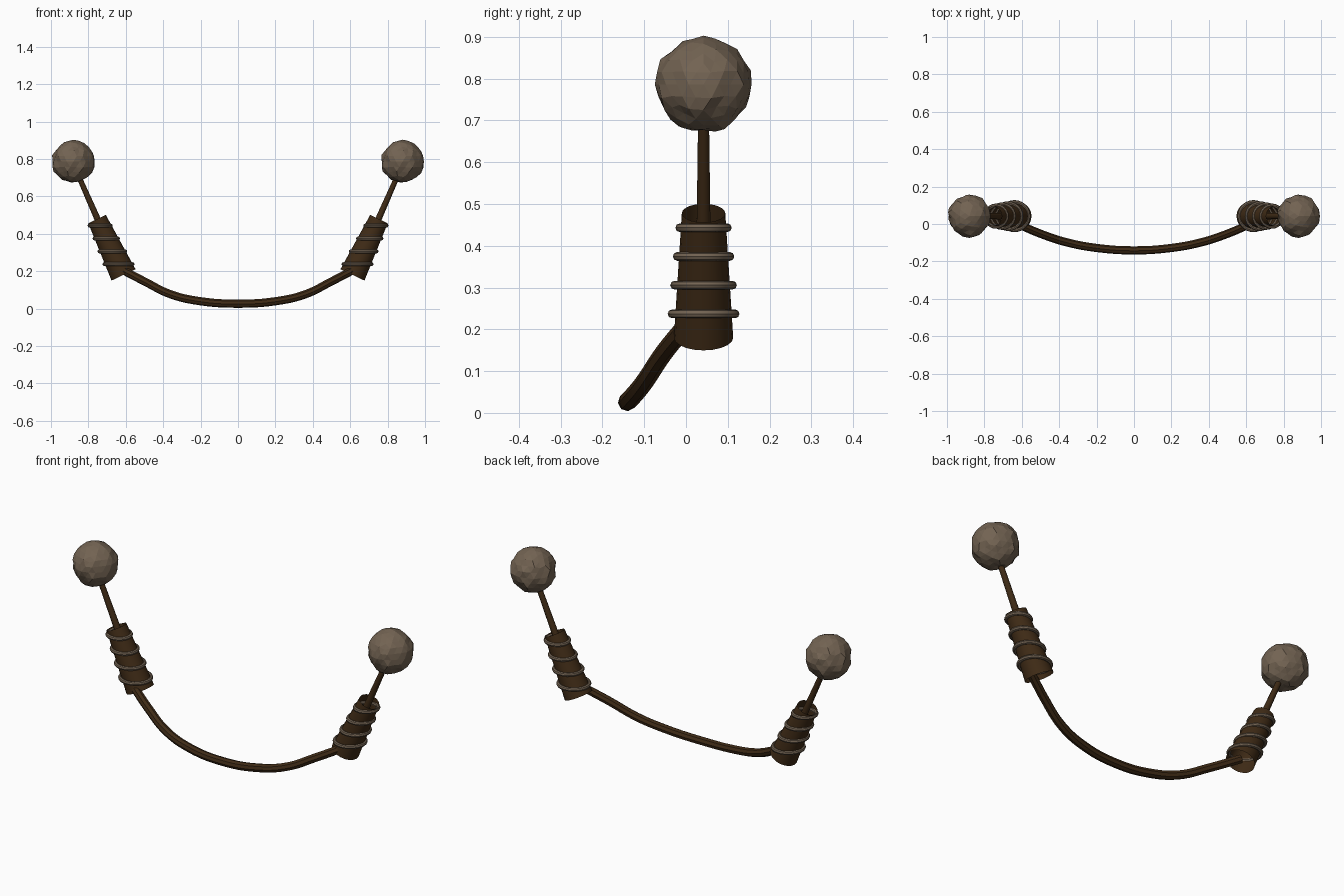
import bpy, bmesh, math
from mathutils import Vector, noise

cube = bpy.data.objects.get("Cube")
if cube:
    bpy.data.objects.remove(cube)


def material(name, rgb):
    m = bpy.data.materials.new(name)
    m.use_nodes = True
    m.diffuse_color = (*rgb, 1)
    m.node_tree.nodes["Principled BSDF"].inputs["Base Color"].default_value = (*rgb, 1)
    return m


WOOD = material("dark brown leather", (0.05, 0.024, 0.008))
STONE = material("grey brown stone", (0.17, 0.125, 0.085))
Y = 0.042  # depth of the handles and weights


def finish(name, mat, smooth=True):
    ob = bpy.context.object
    ob.name = name
    ob.data.materials.append(mat)
    if smooth:
        bpy.ops.object.shade_smooth_by_angle(angle=math.radians(40))
    return ob


def axis_point(side, z):
    """Point on the leaning centre line of one handle."""
    return Vector((side * (0.612 + 0.475 * (z - 0.18)), Y, z))


def taper(name, a, b, r1, r2, sides, caps):
    d = b - a
    bpy.ops.mesh.primitive_cone_add(vertices=sides, radius1=r1, radius2=r2, depth=d.length,
                                    end_fill_type=caps, location=(a + b) / 2,
                                    rotation=d.to_track_quat('Z', 'Y').to_euler())
    return finish(name, WOOD)


# Curved cord joining both handles, hanging forward and down
half = [(0.2, -0.128, 0.039), (0.36, -0.098, 0.076), (0.5, -0.052, 0.145), (0.64, 0.008, 0.218)]
path = [(-x, y, z) for x, y, z in reversed(half)] + [(0, -0.141, 0.026)] + half
curve = bpy.data.curves.new("cord", 'CURVE')
curve.dimensions = '3D'
curve.bevel_depth = 0.022
curve.bevel_resolution = 2
curve.resolution_u = 6
curve.use_fill_caps = True
spline = curve.splines.new('BEZIER')
spline.bezier_points.add(len(path) - 1)
for p, co in zip(spline.bezier_points, path):
    p.co = co
    p.handle_left_type = p.handle_right_type = 'AUTO'
cord = bpy.data.objects.new("cord", curve)
bpy.context.collection.objects.link(cord)
bpy.ops.object.select_all(action='DESELECT')
cord.select_set(True)
bpy.context.view_layer.objects.active = cord
bpy.ops.object.convert(target='MESH')
finish("cord", WOOD)

for side, label in ((1, "left"), (-1, "right")):
    # Open tapered handle and the thin rod rising from it
    taper(label + "_handle", axis_point(side, 0.18), axis_point(side, 0.478), 0.071, 0.052, 20, 'NOTHING')
    taper(label + "_rod", axis_point(side, 0.4), Vector((side * 0.875, Y, 0.76)), 0.018, 0.013, 10, 'NGON')

    # Level binding rings, shrinking upward
    for i in range(4):
        bpy.ops.mesh.primitive_torus_add(major_segments=24, minor_segments=8,
                                         major_radius=0.0755 - 0.0062 * i, minor_radius=0.0105,
                                         location=axis_point(side, 0.237 + 0.0687 * i))
        finish(f"{label}_ring_{i + 1}", STONE)

    # Rough stone weight, chipped by noise
    bpy.ops.mesh.primitive_ico_sphere_add(subdivisions=3, radius=0.113,
                                          location=(side * 0.88, Y, 0.786))
    ball = finish(label + "_stone_weight", STONE, smooth=False)
    for v in ball.data.vertices:
        n = v.co.normalized()
        v.co *= 1 + 0.09 * noise.noise(n * 2.6) + 0.06 * noise.noise(n * 5.5 + Vector((3, 1, 2)))
